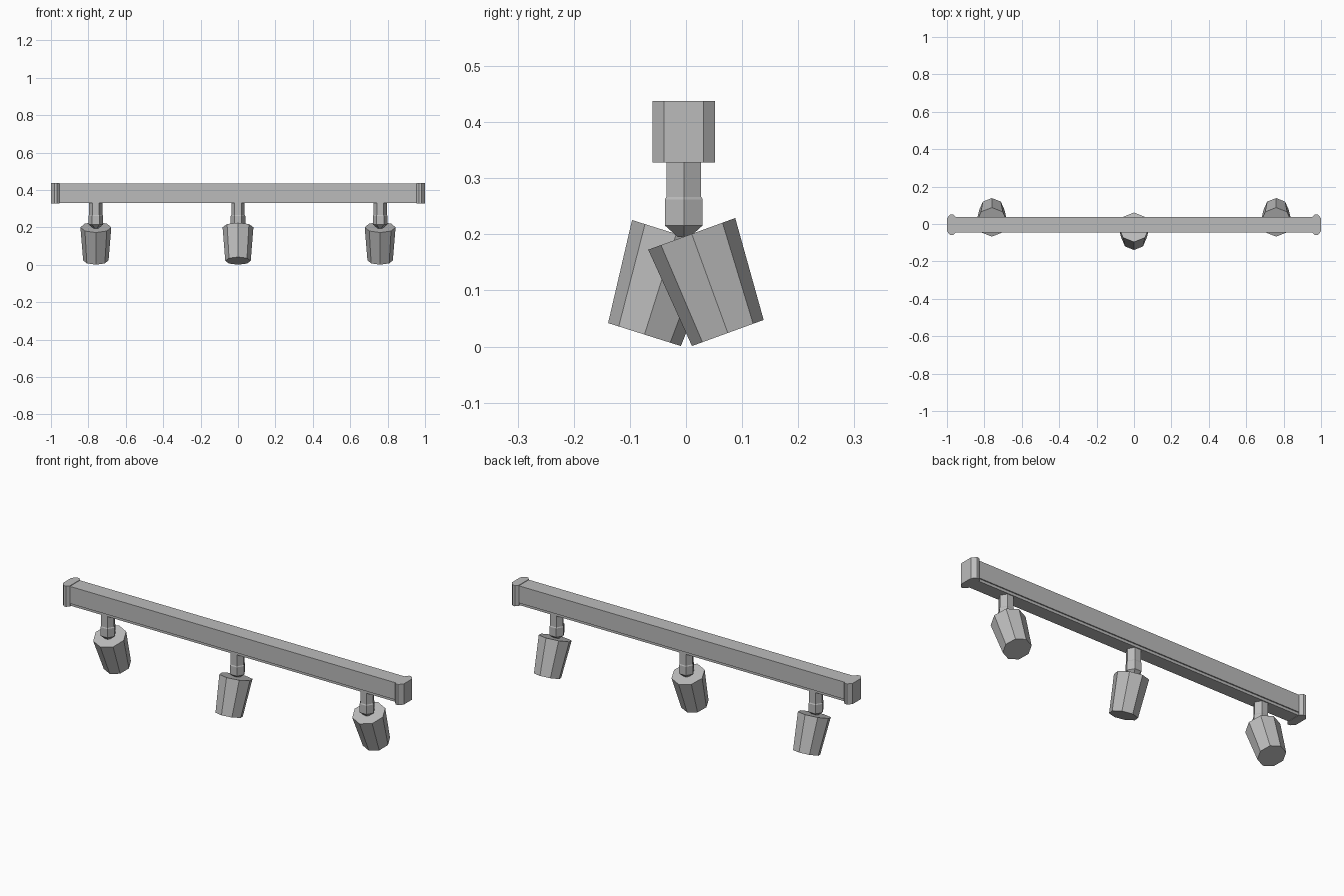
import bpy, bmesh
from math import sin, cos, pi, radians
from mathutils import Matrix

cube = bpy.data.objects.get("Cube")
if cube:
    bpy.data.objects.remove(cube, do_unlink=True)

grey = bpy.data.materials.new("satin_grey")
grey.use_nodes = True
colour = (0.5, 0.5, 0.5, 1)
grey.diffuse_color = colour
grey.node_tree.nodes["Principled BSDF"].inputs["Base Color"].default_value = colour

MID_Y = -0.004  # centre line of the rail


def loft(name, rings, matrix=Matrix()):
    """Skin a stack of equal-sized rings and close both ends."""
    bm = bmesh.new()
    loops = [[bm.verts.new(p) for p in ring] for ring in rings]
    n = len(loops[0])
    for a, b in zip(loops, loops[1:]):
        for i in range(n):
            j = (i + 1) % n
            bm.faces.new((a[i], a[j], b[j], b[i]))
    bm.faces.new(loops[0][::-1])
    bm.faces.new(loops[-1])
    bmesh.ops.recalc_face_normals(bm, faces=bm.faces)
    mesh = bpy.data.meshes.new(name)
    bm.to_mesh(mesh)
    bm.free()
    mesh.materials.append(grey)
    obj = bpy.data.objects.new(name, mesh)
    obj.matrix_world = matrix
    bpy.context.collection.objects.link(obj)
    return obj


def turned(name, sides, profile, matrix):
    """Many-sided turned shape from (radius, height) pairs."""
    angles = [2 * pi * i / sides for i in range(sides)]
    rings = [[(r * cos(a), r * sin(a), z) for a in angles] for r, z in profile]
    return loft(name, rings, matrix)


# Rail: broad body with a narrower strip underneath
half = [(0.036, 0.33), (0.036, 0.344), (0.042, 0.344), (0.042, 0.435)]
section = half + [(-y, z) for y, z in reversed(half)]
loft("rail", [[(x, y + MID_Y, z) for y, z in section] for x in (-0.97, 0.97)])

# End caps: chamfered blocks, mirrored left and right
cap_half = [(0.954, 0.042), (0.968, 0.056), (0.982, 0.056), (1.0, 0.035)]
cap_plan = cap_half + [(x, -y) for x, y in reversed(cap_half)]
for side, label in ((1, "left"), (-1, "right")):
    loft(f"{label}_end_cap",
         [[(side * x, y + MID_Y, z) for x, y in cap_plan] for z in (0.328, 0.438)])

# Spotlights: hexagonal stem and swivel joint, tilted octagonal head
lamps = [("left", 0.76, 20, 0.0745), ("centre", 0, -17.5, -0.074), ("right", -0.76, 20, 0.0745)]
for label, x, tilt, foot_y in lamps:
    base = Matrix.Translation((x, MID_Y, 0))
    turned(f"{label}_stem", 6, [(0.036, 0.25), (0.036, 0.335)], base)
    turned(f"{label}_swivel_joint", 6,
           [(0.012, 0.195), (0.039, 0.216), (0.039, 0.262), (0.036, 0.267)], base)
    foot_z = 0.068 * sin(radians(abs(tilt))) + 0.001
    pose = Matrix.Translation((x, foot_y, foot_z)) @ Matrix.Rotation(radians(tilt), 4, "X")
    turned(f"{label}_lamp_head", 8, [(0.068, 0), (0.0825, 0.188)], pose)
